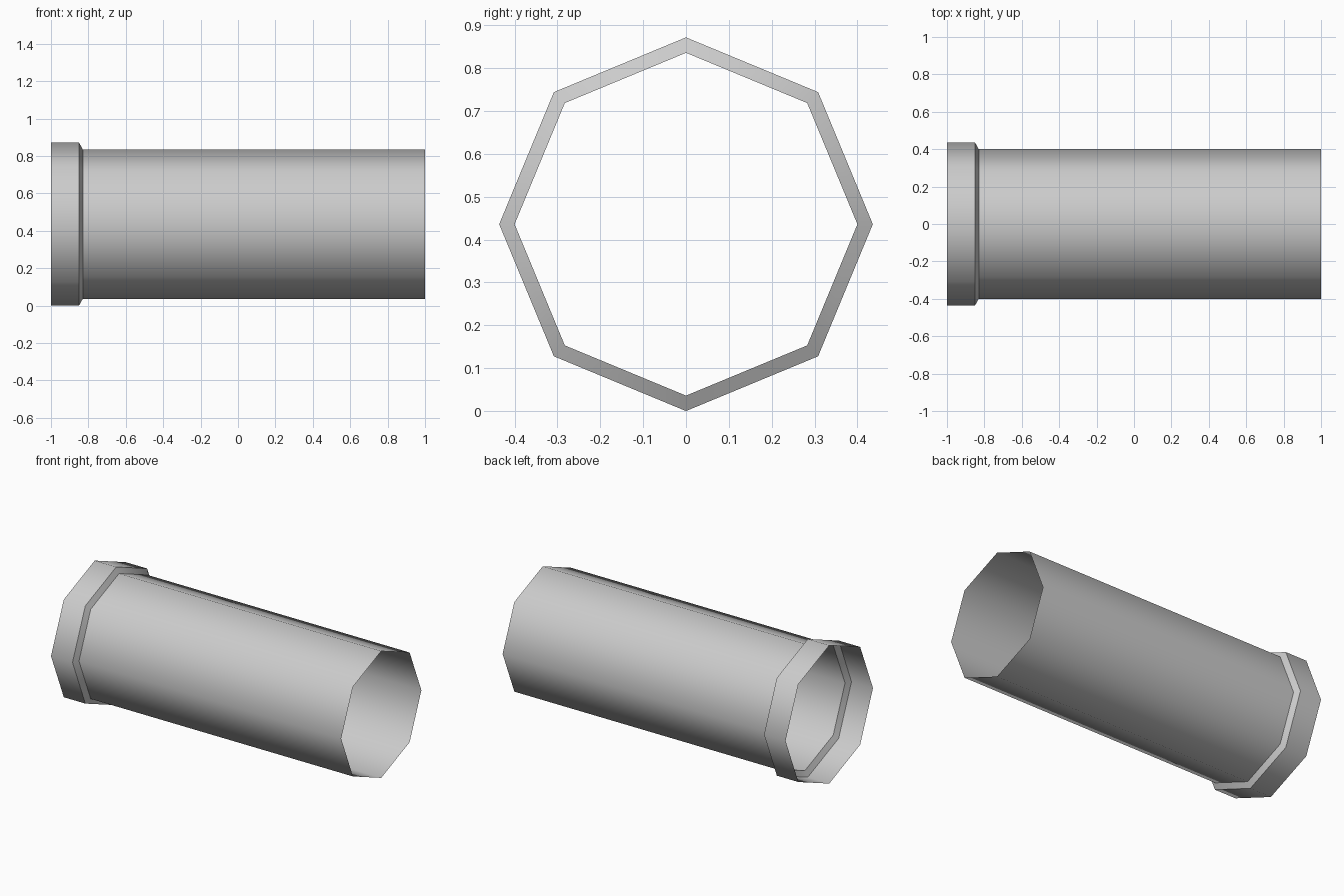
import bpy
import bmesh
from math import cos, sin, pi, radians

default = bpy.data.objects.get("Cube")
if default:
    bpy.data.objects.remove(default, do_unlink=True)

SIDES = 8
CENTRE_Z = 0.436

# Plain grey material
grey = bpy.data.materials.new("plain grey")
grey.use_nodes = True
colour = (0.6, 0.6, 0.6, 1)
grey.diffuse_color = colour
grey.node_tree.nodes["Principled BSDF"].inputs["Base Color"].default_value = colour

# Profile along the pipe (x, radius): collar, chamfer, long tube
profile = [(-1, 0.436), (-0.85, 0.436), (-0.83, 0.4), (1, 0.4)]

# Open-ended octagonal shell bridged ring by ring
bm = bmesh.new()
rings = []
for x, r in profile:
    angles = [2 * pi * i / SIDES for i in range(SIDES)]
    rings.append([bm.verts.new((x, r * cos(a), CENTRE_Z + r * sin(a))) for a in angles])
for a, b in zip(rings, rings[1:]):
    for i in range(SIDES):
        j = (i + 1) % SIDES
        bm.faces.new((a[i], a[j], b[j], b[i]))

# Point the shell's faces away from its axis
bm.normal_update()
for f in bm.faces:
    c = f.calc_center_median()
    if f.normal.y * c.y + f.normal.z * (c.z - CENTRE_Z) < 0:
        f.normal_flip()

mesh = bpy.data.meshes.new("pipe_with_collar")
bm.to_mesh(mesh)
bm.free()
mesh.materials.append(grey)
pipe = bpy.data.objects.new("pipe_with_collar", mesh)
bpy.context.collection.objects.link(pipe)

# Smooth around the pipe, crisp at the chamfer
bpy.ops.object.select_all(action="DESELECT")
pipe.select_set(True)
bpy.context.view_layer.objects.active = pipe
bpy.ops.object.shade_smooth_by_angle(angle=radians(50))
